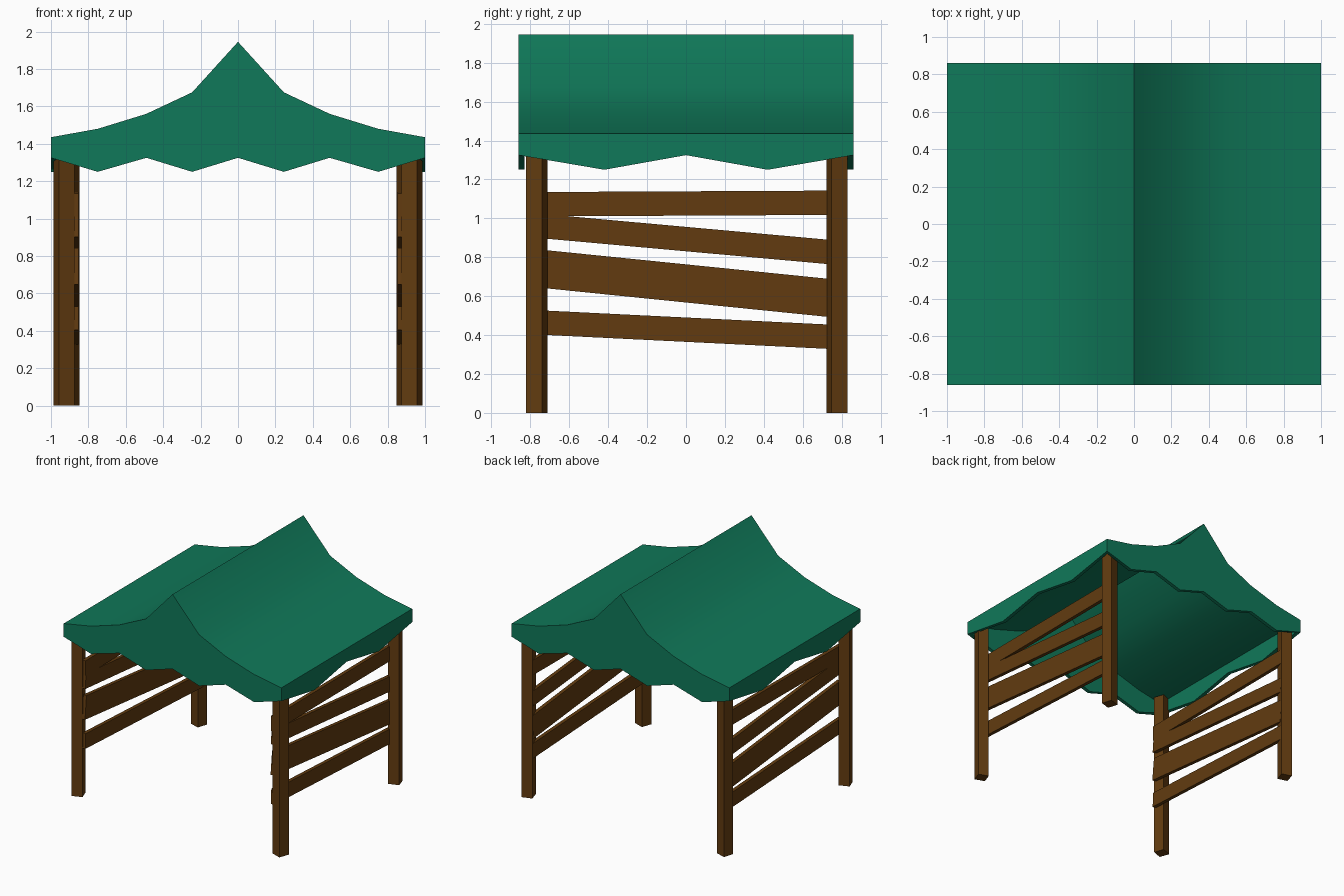
import bpy, bmesh
from math import radians, atan2
from mathutils import Matrix

cube = bpy.data.objects.get("Cube")
if cube:
    bpy.data.objects.remove(cube, do_unlink=True)


def material(name, rgb):
    m = bpy.data.materials.new(name)
    m.use_nodes = True
    m.diffuse_color = (*rgb, 1)
    m.node_tree.nodes["Principled BSDF"].inputs["Base Color"].default_value = (*rgb, 1)
    return m


green = material("green canvas", (0.005, 0.19, 0.1))
brown = material("brown wood", (0.122, 0.044, 0.005))


def finish(name, bm, mat):
    mesh = bpy.data.meshes.new(name)
    bm.to_mesh(mesh)
    bm.free()
    mesh.materials.append(mat)
    obj = bpy.data.objects.new(name, mesh)
    bpy.context.collection.objects.link(obj)
    return obj


def box(name, size, centre, rotation):
    bm = bmesh.new()
    bmesh.ops.create_cube(bm, size=1)
    bm.transform(Matrix.Translation(centre) @ rotation @ Matrix.Diagonal((*size, 1)))
    return finish(name, bm, brown)


# Canopy: swept roof profile with a zigzag skirt hanging from its border
half = [(0.245, 1.675), (0.49, 1.56), (0.75, 1.48), (1, 1.435)]
profile = [(-x, z) for x, z in reversed(half)] + [(0, 1.945)] + half
rows = [-0.86, -0.42, 0, 0.42, 0.86]
bm = bmesh.new()
grid = [[bm.verts.new((x, y, z)) for x, z in profile] for y in rows]
for lower, upper in zip(grid, grid[1:]):
    for i in range(len(profile) - 1):
        bm.faces.new((lower[i], lower[i + 1], upper[i + 1], upper[i]))

border = (grid[0] + [row[-1] for row in grid[1:-1]]
          + grid[-1][::-1] + [row[0] for row in grid[-2:0:-1]])
hem = [bm.verts.new((v.co.x, v.co.y, 1.25 if i % 2 else 1.325))
       for i, v in enumerate(border)]
for i in range(len(border)):
    j = (i + 1) % len(border)
    bm.faces.new((border[j], border[i], hem[i], hem[j]))
bmesh.ops.recalc_face_normals(bm, faces=bm.faces)
if grid[2][4].link_faces[0].normal.z < 0:
    bmesh.ops.reverse_faces(bm, faces=bm.faces)
canopy = finish("canopy", bm, green)

# Give the canvas its thickness, then smooth the sweep of the roof
bpy.ops.object.select_all(action="DESELECT")
canopy.select_set(True)
bpy.context.view_layer.objects.active = canopy
solid = canopy.modifiers.new("thickness", "SOLIDIFY")
solid.thickness = 0.03
solid.offset = -1
solid.use_even_offset = True
bpy.ops.object.modifier_apply(modifier=solid.name)
bpy.ops.object.shade_smooth_by_angle(angle=radians(30))

# Posts: slightly twisted square timbers
for side, label in ((1, "left"), (-1, "right")):
    for end, x, y, yaw in (("front", 0.93, -0.767, -20), ("back", 0.903, 0.777, 17)):
        box(f"{end}_{label}_post", (0.087, 0.087, 1.415), (side * x, y, 0.7075),
            Matrix.Rotation(radians(side * yaw), 4, "Z"))

    # Side boards: centre heights at the front and back, and board width
    boards = [(1.073, 1.08, 0.125), (0.958, 0.828, 0.125),
              (0.738, 0.592, 0.195), (0.463, 0.392, 0.125)]
    for n, (front, back, width) in enumerate(boards, 1):
        box(f"{label}_board_{n}", (0.03, 1.58, width),
            (side * 0.868, 0.005, (front + back) / 2),
            Matrix.Rotation(atan2(back - front, 1.44), 4, "X"))
